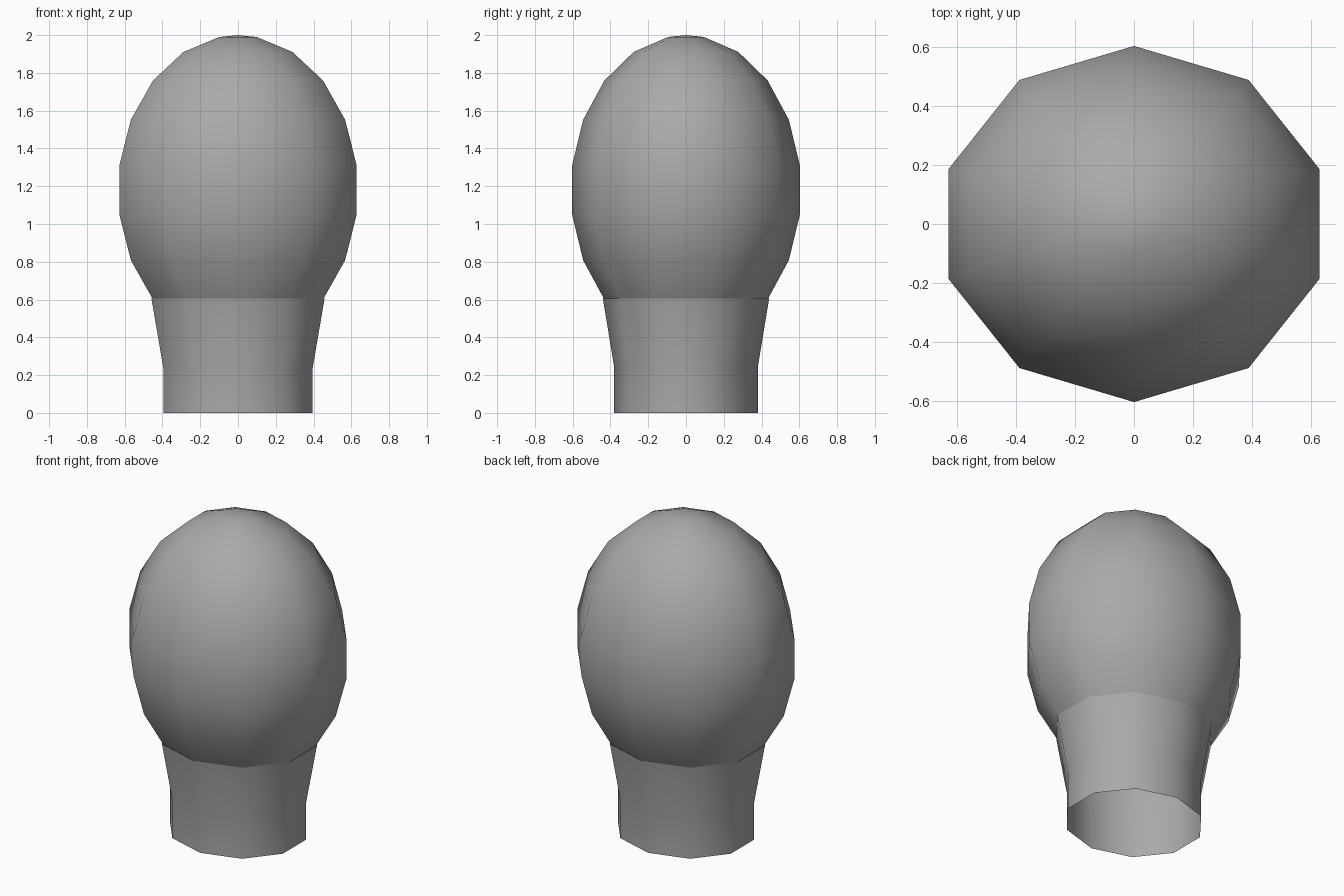
import bpy
import bmesh
import math

cube = bpy.data.objects.get("Cube")
if cube:
    bpy.data.objects.remove(cube, do_unlink=True)

SIDES = 10
WIDEN = 1.095          # the oval cross-section is wider in x than in y
RADIUS_Y = 0.611
RADIUS_Z = 0.82
CENTRE_Z = 1.18

grey = bpy.data.materials.new("mid grey")
grey.use_nodes = True
colour = (0.4, 0.4, 0.4, 1)
grey.diffuse_color = colour
grey.node_tree.nodes["Principled BSDF"].inputs["Base Color"].default_value = colour


def lathe(name, profile, pole_z=None):
    """Oval shell through (radius, height) rings, with an optional top point."""
    bm = bmesh.new()
    rings = []
    for radius, z in profile:
        ring = []
        for i in range(SIDES):
            a = math.pi / 2 + math.tau * i / SIDES
            ring.append(bm.verts.new((radius * WIDEN * math.cos(a), radius * math.sin(a), z)))
        rings.append(ring)
    for low, high in zip(rings, rings[1:]):
        for i in range(SIDES):
            j = (i + 1) % SIDES
            bm.faces.new((low[i], low[j], high[j], high[i]))
    if pole_z is not None:
        pole = bm.verts.new((0, 0, pole_z))
        for i in range(SIDES):
            bm.faces.new((rings[-1][i], rings[-1][(i + 1) % SIDES], pole))
    for face in bm.faces:
        face.smooth = True
    mesh = bpy.data.meshes.new(name)
    bm.to_mesh(mesh)
    bm.free()
    mesh.materials.append(grey)
    obj = bpy.data.objects.new(name, mesh)
    bpy.context.collection.objects.link(obj)
    return obj


# Rounded bulb, open where it meets the neck
latitudes = [math.radians(d) for d in range(-45, 90, 18)]
bulb = [(RADIUS_Y * math.cos(t), CENTRE_Z + RADIUS_Z * math.sin(t)) for t in latitudes]
lathe("bulb", bulb, CENTRE_Z + RADIUS_Z)

# Tapered open neck with a tiny lip around the bulb
seam_radius, seam_z = bulb[0]
lathe("neck", [(0.38, 0), (0.38, 0.24), (seam_radius + 0.008, seam_z + 0.005)])
